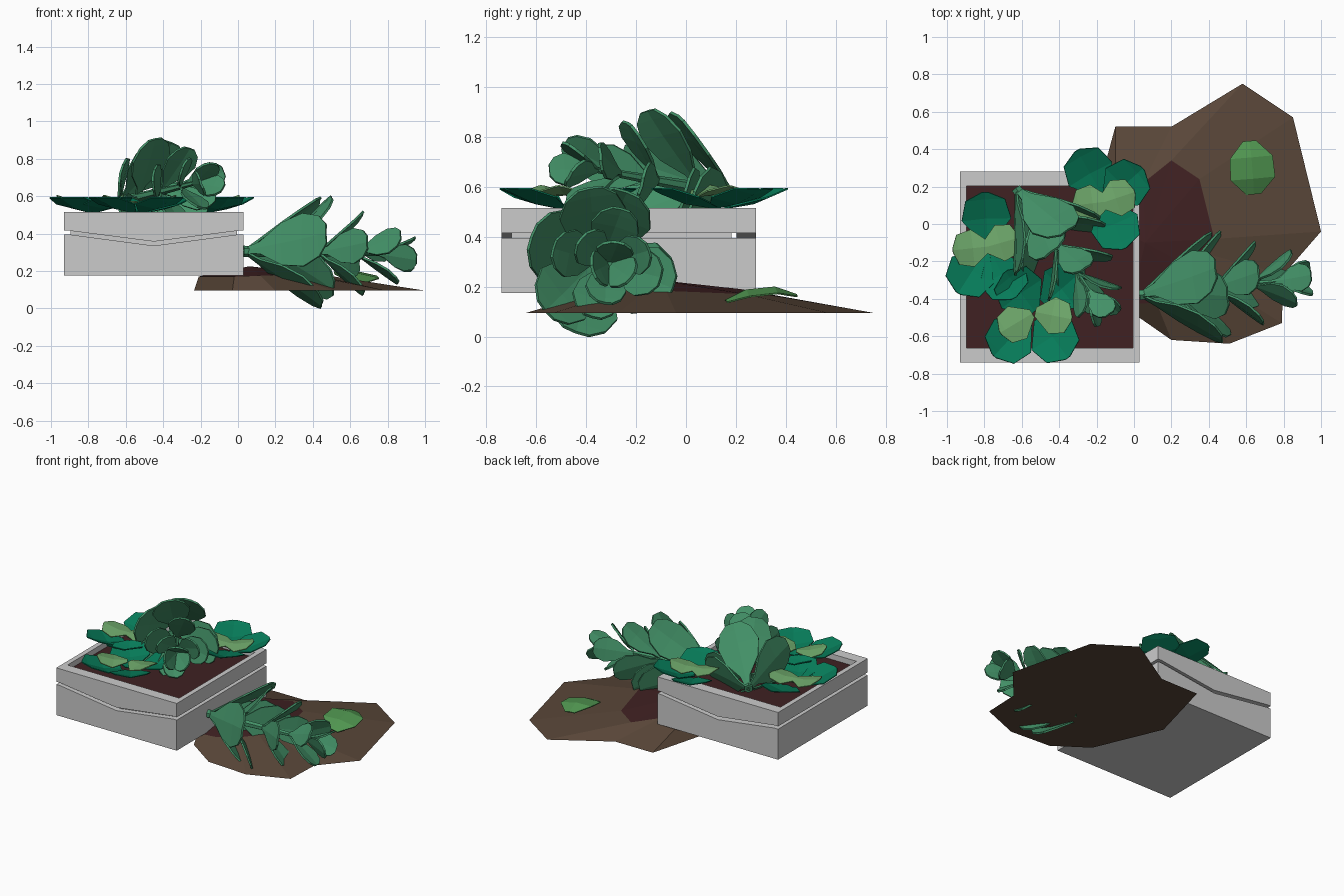
import bpy, bmesh, math
from mathutils import Vector, Matrix

if "Cube" in bpy.data.objects:
    bpy.data.objects.remove(bpy.data.objects["Cube"])

def material(name, col):
    m = bpy.data.materials.new(name)
    m.diffuse_color = (*col, 1)
    m.use_nodes = True
    m.node_tree.nodes["Principled BSDF"].inputs["Base Color"].default_value = m.diffuse_color
    return m

PLANT = material("plant_green", (0.055, 0.28, 0.135))
TEAL = material("teal_green", (0.002, 0.20, 0.10))
LIGHT = material("pale_green", (0.16, 0.40, 0.15))
BRIGHT = material("bright_green", (0.08, 0.30, 0.08))
DIRT = material("dirt", (0.10, 0.062, 0.04))
WET = material("wet_soil", (0.05, 0.015, 0.016))

def finish(bm, name, mats=(), thick=0):
    me = bpy.data.meshes.new(name)
    bmesh.ops.recalc_face_normals(bm, faces=bm.faces)
    bm.to_mesh(me)
    bm.free()
    ob = bpy.data.objects.new(name, me)
    bpy.context.collection.objects.link(ob)
    for m in mats:
        me.materials.append(m)
    if thick:
        s = ob.modifiers.new("thickness", 'SOLIDIFY')
        s.thickness = thick
        s.offset = 0
    return ob

# --- prism: xz profile extruded along y
def prism(bm, prof, y0, y1):
    a = [bm.verts.new((x, y0, z)) for x, z in prof]
    b = [bm.verts.new((x, y1, z)) for x, z in prof]
    n = len(a)
    bm.faces.new(a)
    bm.faces.new(b[::-1])
    for i in range(n):
        j = (i + 1) % n
        bm.faces.new((a[i], b[i], b[j], a[j]))

def block(bm, x0, x1, y0, y1, z0, z1):
    prism(bm, [(x0, z0), (x1, z0), (x1, z1), (x0, z1)], y0, y1)

# --- planter: solid lower row and open upper row, front and back with a shallow V gap
X0, X1, Y0, Y1 = -0.93, 0.03, -0.74, 0.28
TX, TY = 0.035, 0.078
lower = [(X0, .175), (X1, .175), (X1, .395), (0, .395), (-.45, .335), (-.9, .395), (X0, .395)]
upper = [(X0, .515), (X0, .415), (-.9, .415), (-.45, .357), (0, .415), (X1, .415), (X1, .515)]
bm = bmesh.new()
prism(bm, lower, Y0, Y1)
finish(bm, "lower_boards")
bm = bmesh.new()
prism(bm, upper, Y0, Y0 + TY)
prism(bm, upper, Y1 - TY, Y1)
block(bm, X0, X0 + TX, Y0 + TY, Y1 - TY, .415, .515)
block(bm, X1 - TX, X1, Y0 + TY, Y1 - TY, .415, .515)
finish(bm, "upper_boards")
bm = bmesh.new()
block(bm, X0 + TX, X1 - TX, Y0 + 0.04, Y1 - TY - .02, .33, .42)
finish(bm, "planter_core")
bm = bmesh.new()
block(bm, X0 + TX, X1 - TX, Y0 + TY, Y1 - TY, .42, .475)
finish(bm, "planter_soil", [WET])

# --- spilled mound: outer ring, inner ring, wet top
outer = [(-.1, .52), (-.235, .02), (-.03, -.46), (.2, -.62), (.51, -.64), (.79, -.53),
         (.8, -.27), (1.0, -.04), (.85, .57), (.58, .75), (.2, .52)]
inner = [(-.1, .25, .175), (-.21, .02, .17), (-.02, -.43, .17), (.12, -.42, .175), (.25, -.35, .18),
         (.34, -.25, .185), (.39, -.16, .183), (.43, -.08, .183), (.35, .24, .17), (.2, .34, .165), (.05, .22, .19)]
bm = bmesh.new()
o = [bm.verts.new((x, y, .095)) for x, y in outer]
n = [bm.verts.new(p) for p in inner]
c = bm.verts.new((.06, -.1, .225))
for i in range(len(o)):
    j = (i + 1) % len(o)
    bm.faces.new((o[i], o[j], n[j], n[i]))
    bm.faces.new((n[i], n[j], c)).material_index = 1
bm.faces.new(o[::-1])
finish(bm, "spilled_soil", [DIRT, WET])

# --- leaf: stations (t along, half width, lift) folded on a midrib
PADDLE = [(0, .012, 0), (.2, .035, 0), (.45, .12, .008), (.7, .15, .012), (.9, .115, .006), (1, .055, 0)]
BROAD = [(0, .12, 0), (.45, .5, -.05), (.85, .4, -.01), (1, .06, .02)]
ARCH = [(0, .16, 0), (.3, .48, .12), (.7, .46, .13), (1, .14, 0)]

def leaf(bm, base, d, nrm, length, stations, wscale, fold, mat=0):
    d = d.normalized()
    side = nrm.cross(d).normalized()
    up = d.cross(side)
    rows = []
    for t, w, h in stations:
        p = base + d * (t * length) + up * (h * length)
        s = side * (w * wscale)
        lift = up * (fold * w * wscale)
        rows.append([bm.verts.new(q) for q in (p + s + lift, p, p - s + lift)])
    for a, b in zip(rows, rows[1:]):
        for k in (0, 1):
            bm.faces.new((a[k], b[k], b[k + 1], a[k + 1])).material_index = mat

# --- leafy stalk: tiers (start, leaf length, angle, count, roll, width)
TIERS = [(.0, .51, 36, 4, 70, 1.0), (.17, .42, 46, 3, 100, .9), (.40, .33, 43, 4, 75, .65),
         (.60, .28, 35, 3, 20, .55), (.72, .22, 24, 3, 80, .5)]

def plant(name, start, end, scale):
    axis = (end - start).normalized()
    r1 = Vector((0, 0, 1)).cross(axis).normalized()
    r2 = axis.cross(r1)
    bm = bmesh.new()
    for s, ln, ang, cnt, roll, w in TIERS:
        a = math.radians(ang)
        for i in range(cnt):
            f = math.radians(roll + 360 * i / cnt)
            rad = r1 * math.cos(f) + r2 * math.sin(f)
            d = axis * math.cos(a) + rad * math.sin(a)
            nrm = axis * math.sin(a) - rad * math.cos(a)
            leaf(bm, start + axis * s * scale, d, nrm, ln * scale, PADDLE, w * scale, .1)
    finish(bm, name + "_leaves", [PLANT], .012)
    # central stem
    bm = bmesh.new()
    L = .75 * scale
    rot = axis.to_track_quat('Z', 'Y').to_matrix().to_4x4()
    bmesh.ops.create_cone(bm, cap_ends=True, segments=6, radius1=.03, radius2=.012, depth=L,
                          matrix=Matrix.Translation(start + axis * L / 2) @ rot)
    finish(bm, name + "_stem", [PLANT])

plant("fallen_plant", Vector((.03, -.38, .305)), Vector((.93, -.29, .29)), 1.0)
plant("planter_plant", Vector((-.63, .19, .57)), Vector((-.15, -.48, .69)), .93)

# --- ground cover: clump centre, teal leaf centres, pale leaf centres
CLUMPS = [((-.15, .12), [(-.24, .28), (-.05, .21), (-.10, -.01)], [(-.09, .14), (-.23, .11)]),
          ((-.78, -.12), [(-.79, .04), (-.87, -.26), (-.70, -.28)], [(-.87, -.13), (-.71, -.10)]),
          ((-.53, -.47), [(-.38, -.34), (-.61, -.36), (-.66, -.61), (-.43, -.61)], [(-.63, -.53), (-.43, -.49)])]
for k, (cc, teal, pale) in enumerate(CLUMPS):
    bm = bmesh.new()
    for pts, ln, z0, z1, m in ((teal, .265, .515, .585, 0), (pale, .20, .57, .60, 1)):
        for x, y in pts:
            h = Vector((x - cc[0], y - cc[1], 0)).normalized()
            base = Vector((x, y, z0)) - h * ln / 2
            d = h * ln + Vector((0, 0, z1 - z0))
            leaf(bm, base, d, Vector((0, 0, 1)), d.length, BROAD, ln, .2 if m == 0 else -.12, m)
    finish(bm, f"ground_cover_{k + 1}", [TEAL, LIGHT], .006)

# --- loose leaf on the mound
bm = bmesh.new()
leaf(bm, Vector((.64, .16, .145)), Vector((-.08, 1, .08)), Vector((.1, 0, 1)), .285, ARCH, .25, -.12)
finish(bm, "loose_leaf", [BRIGHT], .006)
